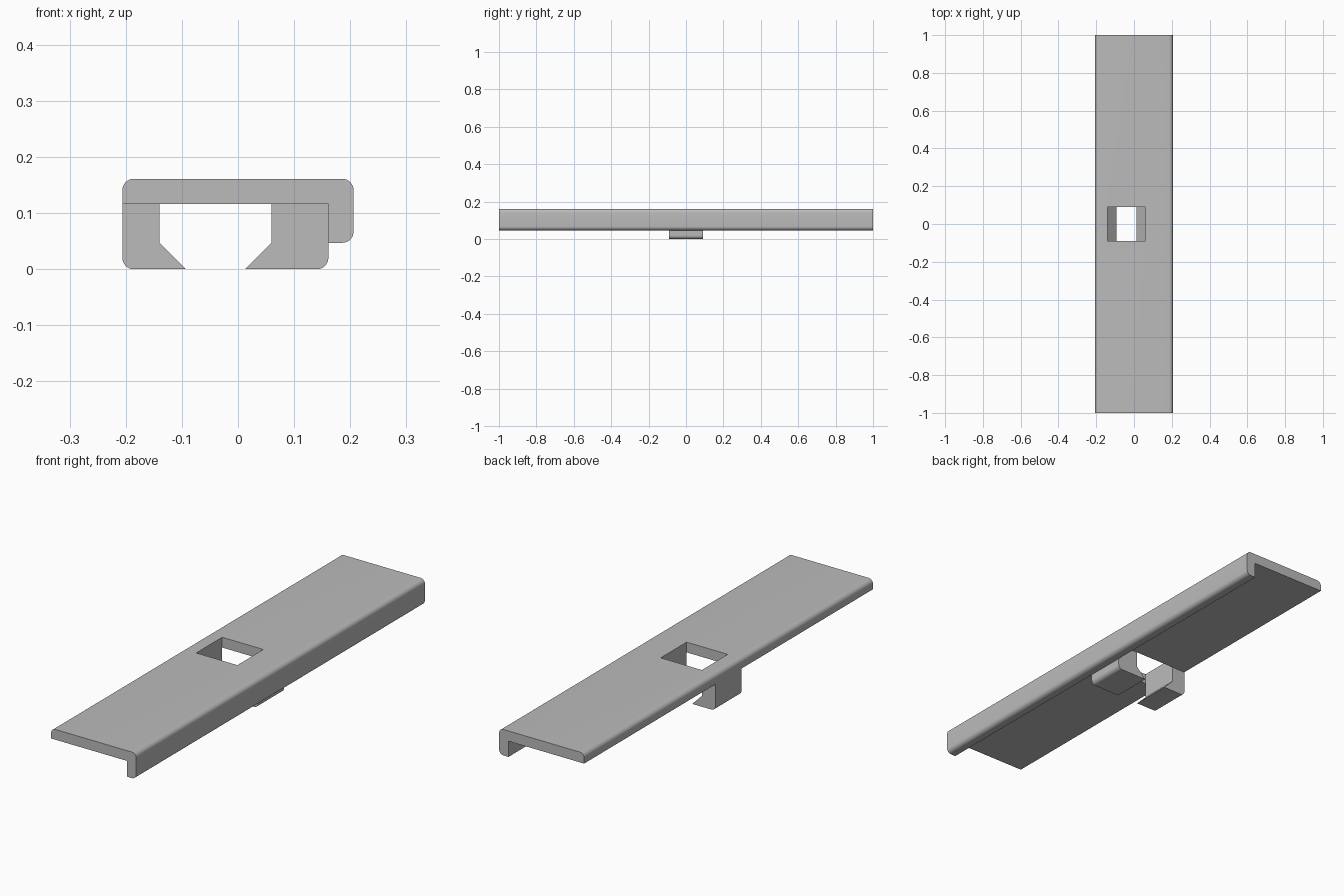
import bpy
import bmesh
import math
from mathutils import Vector

cube = bpy.data.objects.get("Cube")
if cube:
    bpy.data.objects.remove(cube, do_unlink=True)

LEFT, RIGHT = -0.206, 0.206       # outer sides
LIP_IN = 0.161                    # inner face of the lip
TOP, UNDER, LIP_END = 0.161, 0.116, 0.047
HOLE_A, HOLE_B = -0.14, 0.06      # slot between the clips
HALF_LEN, HALF_CLIP = 1.0, 0.09
R = 0.02

grey = bpy.data.materials.new("plain grey")
grey.use_nodes = True
colour = (0.5, 0.5, 0.5, 1)
grey.diffuse_color = colour
grey.node_tree.nodes["Principled BSDF"].inputs["Base Color"].default_value = colour


def rounded(points, steps=8):
    """Outline from (x, z, radius) corners, right-angled where rounded."""
    outline = []
    for i, (x, z, r) in enumerate(points):
        p = Vector((x, z))
        if not r:
            outline.append(p)
            continue
        before = (Vector(points[i - 1][:2]) - p).normalized()
        after = (Vector(points[(i + 1) % len(points)][:2]) - p).normalized()
        centre = p + (before + after) * r
        for k in range(steps + 1):
            a = math.pi / 2 * k / steps
            outline.append(centre - after * r * math.cos(a) - before * r * math.sin(a))
    return outline


def extrude(name, points, half):
    """Extrude an x-z outline evenly along y."""
    bm = bmesh.new()
    face = bm.faces.new([bm.verts.new((p.x, -half, p.y)) for p in rounded(points)])
    result = bmesh.ops.extrude_face_region(bm, geom=[face])
    moved = [v for v in result["geom"] if isinstance(v, bmesh.types.BMVert)]
    bmesh.ops.translate(bm, verts=moved, vec=(0, 2 * half, 0))
    bmesh.ops.recalc_face_normals(bm, faces=bm.faces)
    mesh = bpy.data.meshes.new(name)
    bm.to_mesh(mesh)
    bm.free()
    mesh.materials.append(grey)
    obj = bpy.data.objects.new(name, mesh)
    bpy.context.collection.objects.link(obj)
    return obj


def smooth(obj):
    bpy.ops.object.select_all(action="DESELECT")
    obj.select_set(True)
    bpy.context.view_layer.objects.active = obj
    bpy.ops.object.shade_smooth_by_angle(angle=math.radians(30))


# Long cover plate with a turned-down lip
plate = extrude("cover_plate", [
    (LEFT, UNDER, 0), (LIP_IN, UNDER, 0), (LIP_IN, LIP_END, 0),
    (RIGHT, LIP_END, R), (RIGHT, TOP, R), (LEFT, TOP, R)], HALF_LEN)

# Rectangular slot through the plate
cutter = extrude("slot_cutter", [
    (HOLE_A, 0, 0), (HOLE_B, 0, 0), (HOLE_B, 0.3, 0), (HOLE_A, 0.3, 0)], HALF_CLIP)
cut = plate.modifiers.new("slot", "BOOLEAN")
cut.operation = "DIFFERENCE"
cut.solver = "EXACT"
cut.object = cutter
bpy.context.view_layer.objects.active = plate
bpy.ops.object.modifier_apply(modifier=cut.name)
bpy.data.objects.remove(cutter, do_unlink=True)

# Two facing clips with sloped hook tips
left_clip = extrude("left_clip", [
    (HOLE_B, UNDER, 0), (HOLE_B, LIP_END, 0), (0.013, 0, 0),
    (LIP_IN, 0, R), (LIP_IN, UNDER, 0)], HALF_CLIP)
right_clip = extrude("right_clip", [
    (HOLE_A, UNDER, 0), (HOLE_A, LIP_END, 0), (-0.093, 0, 0),
    (LEFT, 0, R), (LEFT, UNDER, 0)], HALF_CLIP)

for part in (plate, left_clip, right_clip):
    smooth(part)
